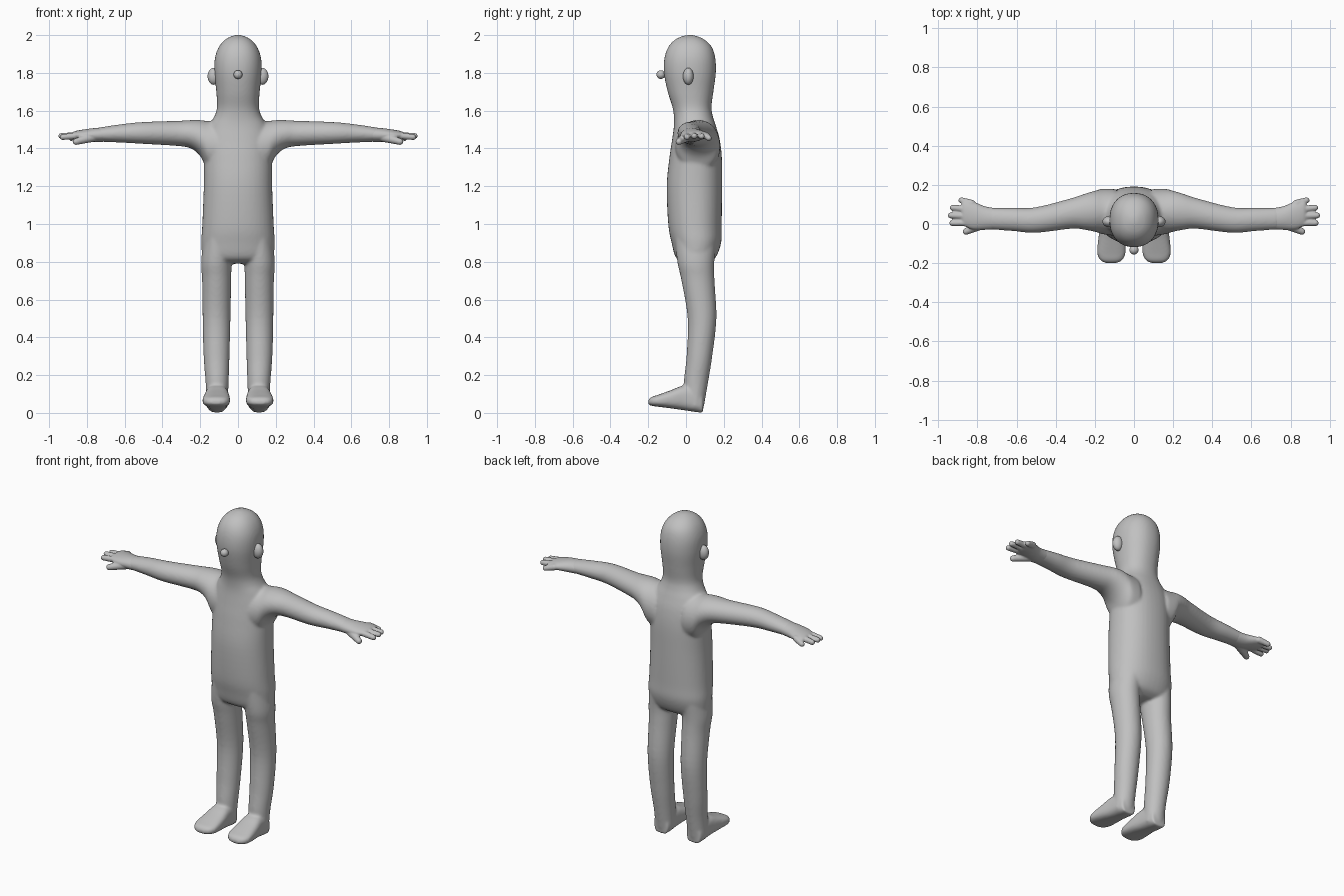
import bpy, bmesh, math
from mathutils import Vector, Matrix

if "Cube" in bpy.data.objects:
    bpy.data.objects.remove(bpy.data.objects["Cube"])

grey = bpy.data.materials.new("plain grey")
grey.diffuse_color = (0.53, 0.53, 0.53, 1)
grey.use_nodes = True
grey.node_tree.nodes["Principled BSDF"].inputs["Base Color"].default_value = grey.diffuse_color


def catmull(p0, p1, p2, p3, t):
    return [0.5 * (2 * b + (c - a) * t + (2 * a - 5 * b + 4 * c - d) * t * t
                   + (3 * b - a - 3 * c + d) * t ** 3)
            for a, b, c, d in zip(p0, p1, p2, p3)]


def loft(bm, axis, sections, side=1, power=2.0, n=40, steps=5):
    """Sections: (position on axis, low/high of first other axis, low/high of second)."""
    s = [sections[0]] + list(sections) + [sections[-1]]
    fine = [catmull(*s[i:i + 4], k / steps) for i in range(len(s) - 3) for k in range(steps)]
    fine.append(sections[-1])
    others = [k for k in range(3) if k != axis]
    rings = []
    for p, a0, a1, b0, b1 in fine:
        ring = []
        for k in range(n):
            c, d = math.cos(2 * math.pi * k / n), math.sin(2 * math.pi * k / n)
            co = [0, 0, 0]
            co[axis] = p
            co[others[0]] = (a0 + a1) / 2 + (a1 - a0) / 2 * math.copysign(abs(c) ** (2 / power), c)
            co[others[1]] = (b0 + b1) / 2 + (b1 - b0) / 2 * math.copysign(abs(d) ** (2 / power), d)
            co[0] *= side
            ring.append(bm.verts.new(co))
        rings.append(ring)
    faces = [bm.faces.new(rings[0]), bm.faces.new(rings[-1])]
    for r, q in zip(rings, rings[1:]):
        faces += [bm.faces.new((r[k], r[(k + 1) % n], q[(k + 1) % n], q[k])) for k in range(n)]
    bmesh.ops.recalc_face_normals(bm, faces=faces)


def capsule(bm, a, b, ra, rb):
    a, b = Vector(a), Vector(b)
    rot = (b - a).to_track_quat('Z', 'Y').to_matrix().to_4x4()
    bmesh.ops.create_cone(bm, cap_ends=True, segments=20, radius1=ra, radius2=rb,
                          depth=(b - a).length, matrix=Matrix.Translation((a + b) / 2) @ rot)
    for p, r in ((a, ra), (b, rb)):
        bmesh.ops.create_uvsphere(bm, u_segments=20, v_segments=12, radius=r,
                                  matrix=Matrix.Translation(p))


def finish(name, bm, voxel=0, smooth=0, mirror=False):
    me = bpy.data.meshes.new(name)
    bm.to_mesh(me)
    bm.free()
    me.materials.append(grey)
    for p in me.polygons:
        p.use_smooth = True
    ob = bpy.data.objects.new(name, me)
    bpy.context.collection.objects.link(ob)
    if voxel:
        m = ob.modifiers.new("blend", 'REMESH')
        m.mode, m.voxel_size, m.use_smooth_shade = 'VOXEL', voxel, True
        m = ob.modifiers.new("soften", 'SMOOTH')
        m.factor, m.iterations = 0.5, smooth
    if mirror:
        ob.modifiers.new("other side", 'MIRROR')
    return ob


# body: torso, neck and head as one column
body = bmesh.new()
column = [(0.79, 0.13, 0.00, 0.11), (0.82, 0.183, -0.052, 0.155), (0.90, 0.194, -0.076, 0.186),
          (1.00, 0.189, -0.094, 0.189), (1.20, 0.181, -0.102, 0.191), (1.35, 0.18, -0.088, 0.19),
          (1.45, 0.178, -0.073, 0.178), (1.52, 0.155, -0.064, 0.158), (1.57, 0.125, -0.064, 0.142),
          (1.62, 0.111, -0.072, 0.135), (1.70, 0.115, -0.097, 0.145), (1.80, 0.125, -0.117, 0.158),
          (1.88, 0.122, -0.114, 0.155), (1.94, 0.10, -0.092, 0.135), (1.98, 0.063, -0.052, 0.092),
          (2.00, 0.018, 0.0, 0.04)]
loft(body, 2, [(z, -w, w, f, b) for z, w, f, b in column], power=2.2)

# legs, feet and arms, both sides
leg = [(0.94, 0.03, 0.18, -0.06, 0.165), (0.80, 0.034, 0.195, -0.046, 0.15),
       (0.70, 0.036, 0.19, -0.024, 0.151), (0.50, 0.04, 0.187, 0.009, 0.161),
       (0.30, 0.045, 0.182, 0.003, 0.139), (0.15, 0.05, 0.171, -0.012, 0.115),
       (0.03, 0.055, 0.168, 0.0, 0.094)]
foot = [(0.09, 0.065, 0.158, 0.0, 0.10), (0.05, 0.055, 0.168, 0.005, 0.13),
        (-0.01, 0.05, 0.173, 0.014, 0.145), (-0.08, 0.043, 0.183, 0.024, 0.12),
        (-0.15, 0.043, 0.188, 0.033, 0.095), (-0.185, 0.06, 0.172, 0.038, 0.083),
        (-0.20, 0.088, 0.145, 0.045, 0.068)]
arm = [(0.10, -0.06, 0.18, 1.26, 1.545), (0.16, -0.052, 0.18, 1.29, 1.545),
       (0.20, -0.04, 0.17, 1.36, 1.55), (0.25, -0.03, 0.155, 1.40, 1.55),
       (0.32, -0.024, 0.132, 1.413, 1.546), (0.50, -0.045, 0.086, 1.424, 1.54),
       (0.62, -0.036, 0.082, 1.431, 1.528), (0.74, -0.027, 0.082, 1.436, 1.51)]
for side in (1, -1):
    loft(body, 2, leg, side)
    loft(body, 1, foot, side, power=2.8)
    loft(body, 0, arm, side)
finish("body", body, 0.008, 8)

# hands: palm, four fingers and a thumb
hand = bmesh.new()
loft(hand, 0, [(0.70, -0.027, 0.08, 1.436, 1.512), (0.76, -0.03, 0.09, 1.434, 1.508),
               (0.82, -0.028, 0.114, 1.442, 1.50), (0.865, -0.012, 0.12, 1.449, 1.491),
               (0.88, 0.0, 0.11, 1.457, 1.482)])
for y0, x1, y1, z1 in ((0.105, 0.882, 0.121, 1.455), (0.073, 0.926, 0.083, 1.464),
                       (0.04, 0.936, 0.044, 1.466), (0.007, 0.928, 0.005, 1.46)):
    capsule(hand, (0.83, y0, 1.47), (x1, y1, z1), 0.019, 0.0155)
capsule(hand, (0.77, 0.0, 1.46), (0.858, -0.038, 1.436), 0.026, 0.0175)
finish("hand", hand, 0.005, 4, mirror=True)

# ears
ear = bmesh.new()
bmesh.ops.create_uvsphere(ear, u_segments=32, v_segments=20, radius=1,
                          matrix=Matrix.Translation((0.128, 0.012, 1.782))
                          @ Matrix.Diagonal((0.033, 0.028, 0.045, 1)))
finish("ear", ear, mirror=True)

# nose
nose = bmesh.new()
bmesh.ops.create_uvsphere(nose, u_segments=32, v_segments=20, radius=0.023,
                          matrix=Matrix.Translation((0, -0.133, 1.791)))
finish("nose", nose)
